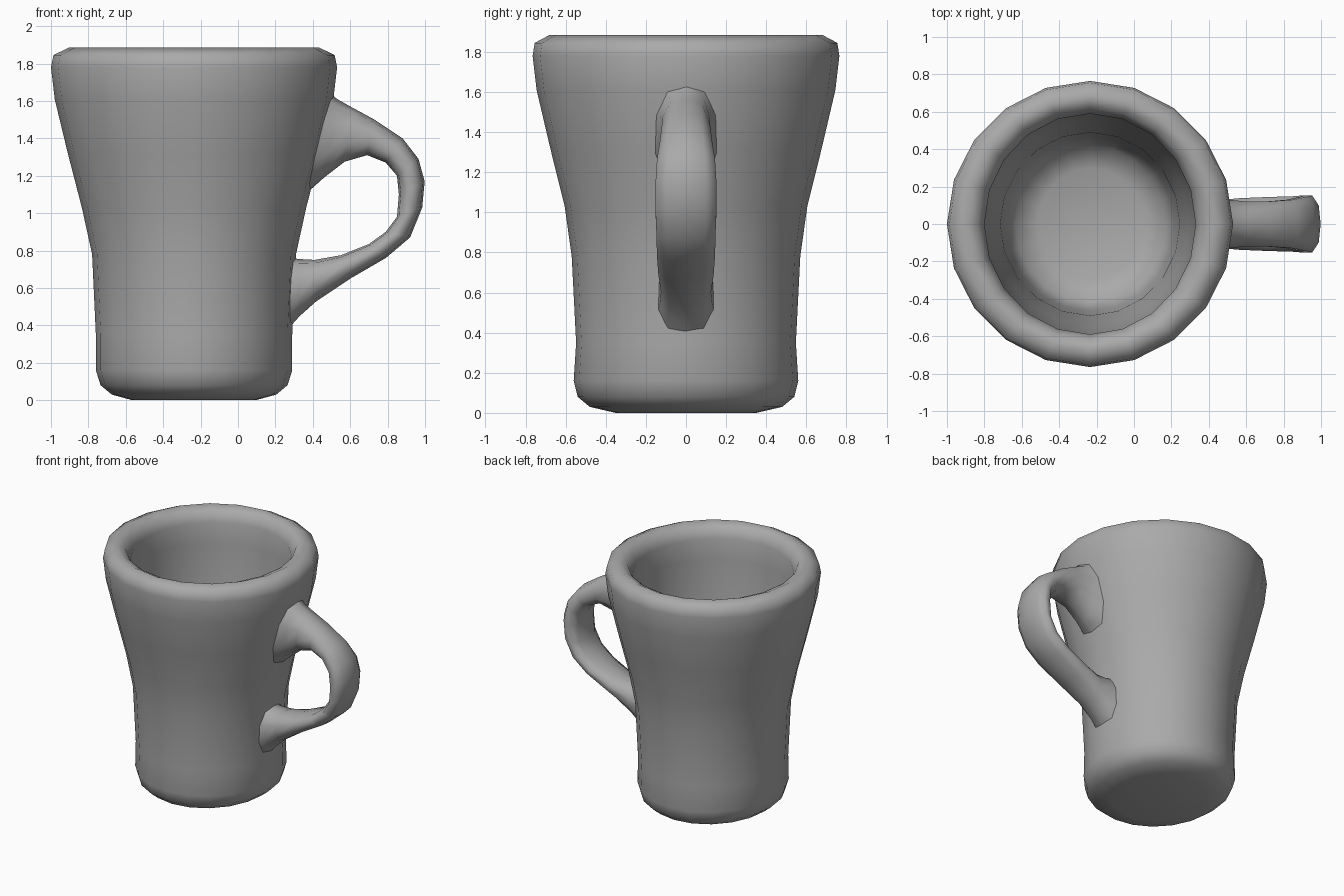
import bpy, bmesh, math
from mathutils import Vector

cube = bpy.data.objects.get("Cube")
if cube:
    bpy.data.objects.remove(cube, do_unlink=True)

# Single glazed grey colour
glaze = bpy.data.materials.new("grey_glaze")
glaze.use_nodes = True
grey = (0.4, 0.4, 0.4, 1)
glaze.diffuse_color = grey
glaze.node_tree.nodes["Principled BSDF"].inputs["Base Color"].default_value = grey

AXIS_X = -0.235   # centre line of the cup


def loft(name, rings):
    """Skin a list of equal-length point rings and cap both ends."""
    bm = bmesh.new()
    loops = [[bm.verts.new(p) for p in ring] for ring in rings]
    n = len(loops[0])
    for a, b in zip(loops, loops[1:]):
        for i in range(n):
            j = (i + 1) % n
            bm.faces.new((a[i], a[j], b[j], b[i]))
    bm.faces.new(loops[0])
    bm.faces.new(loops[-1])
    bmesh.ops.recalc_face_normals(bm, faces=bm.faces)
    mesh = bpy.data.meshes.new(name)
    bm.to_mesh(mesh)
    bm.free()
    mesh.materials.append(glaze)
    obj = bpy.data.objects.new(name, mesh)
    bpy.context.collection.objects.link(obj)
    bpy.ops.object.select_all(action='DESELECT')
    obj.select_set(True)
    bpy.context.view_layer.objects.active = obj
    bpy.ops.object.shade_smooth_by_angle(angle=math.radians(75))
    return obj


def oval(rx, ry, z, sides=20):
    steps = [math.tau * i / sides for i in range(sides)]
    return [(AXIS_X + rx * math.cos(a), ry * math.sin(a), z) for a in steps]


# Cup: outside from the base up, over the rim, then down the inside
cup_profile = [
    (0.33, 0.35, 0), (0.44, 0.48, 0.03), (0.50, 0.54, 0.08), (0.525, 0.56, 0.16),
    (0.525, 0.548, 0.35), (0.545, 0.57, 0.78), (0.60, 0.605, 1.03),
    (0.675, 0.677, 1.32), (0.745, 0.745, 1.61), (0.765, 0.765, 1.78),
    (0.752, 0.755, 1.845), (0.67, 0.68, 1.885), (0.60, 0.62, 1.855),
    (0.565, 0.59, 1.78), (0.57, 0.59, 1.62), (0.53, 0.545, 1.2),
    (0.48, 0.49, 0.8), (0.45, 0.465, 0.35), (0.40, 0.42, 0.2), (0.28, 0.30, 0.15),
]
loft("cup_body", [oval(*p) for p in cup_profile])

# Handle stations: outer x, z; inner x, z; half width
stations = [
    (0.45, 1.68, 0.36, 1.10, 0.16), (0.53, 1.61, 0.46, 1.19, 0.13),
    (0.61, 1.565, 0.57, 1.275, 0.12), (0.73, 1.50, 0.69, 1.31, 0.12),
    (0.88, 1.40, 0.79, 1.27, 0.13), (0.965, 1.29, 0.85, 1.20, 0.145),
    (0.998, 1.17, 0.86, 1.10, 0.152), (0.985, 1.03, 0.85, 0.98, 0.152),
    (0.92, 0.87, 0.79, 0.90, 0.147), (0.79, 0.76, 0.70, 0.835, 0.145),
    (0.60, 0.65, 0.55, 0.775, 0.138), (0.42, 0.53, 0.41, 0.75, 0.125),
    (0.33, 0.45, 0.32, 0.755, 0.13), (0.25, 0.36, 0.25, 0.78, 0.14),
]
# Rounded slab section: (across the width, through the thickness)
half = [(0, 1), (0.65, 0.85), (1, 0.35), (1, -0.35), (0.65, -0.85), (0, -1)]
section = half + [(-w, t) for w, t in half[-2:0:-1]]


def handle_ring(ox, oz, ix, iz, width):
    outer, inner = Vector((ox, 0, oz)), Vector((ix, 0, iz))
    mid, reach = (outer + inner) / 2, (outer - inner) / 2
    return [mid + reach * t + Vector((0, width * w, 0)) for w, t in section]


loft("handle", [handle_ring(*s) for s in stations])
